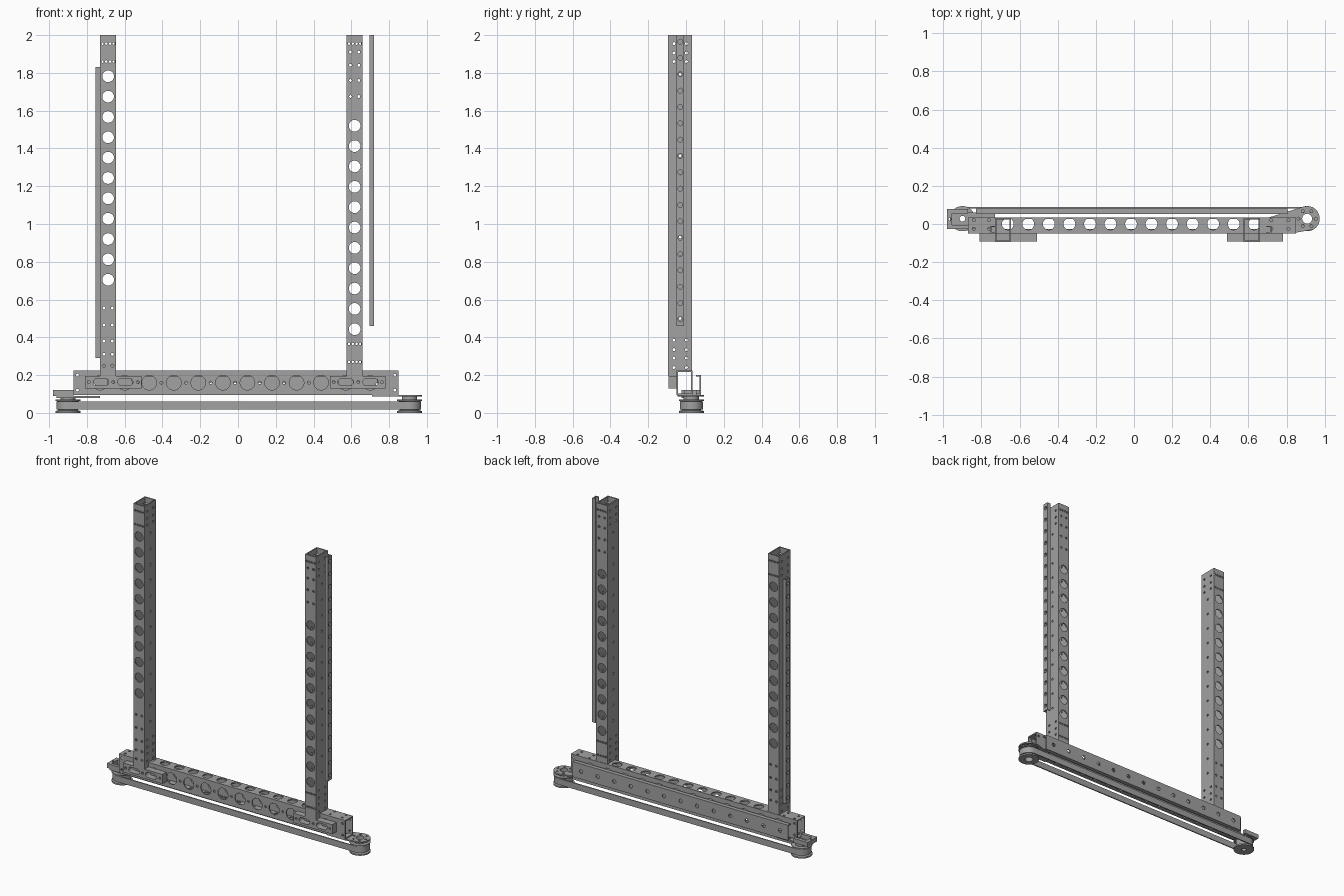
import bpy, bmesh, math
from mathutils import Matrix

cube = bpy.data.objects.get("Cube")
if cube:
    bpy.data.objects.remove(cube, do_unlink=True)

metal = bpy.data.materials.new("plain grey metal")
metal.use_nodes = True
GREY = (0.36, 0.36, 0.36, 1)
metal.diffuse_color = GREY
metal.node_tree.nodes["Principled BSDF"].inputs["Base Color"].default_value = GREY

WALL = 0.008
# sheet axes: first and second outline axis, then the normal
PLANES = {
    "x": Matrix(((0, 0, 1, 0), (1, 0, 0, 0), (0, 1, 0, 0), (0, 0, 0, 1))),
    "y": Matrix(((1, 0, 0, 0), (0, 0, -1, 0), (0, 1, 0, 0), (0, 0, 0, 1))),
    "z": Matrix.Identity(4),
}


def rect(a0, b0, a1, b1):
    return [(a0, b0), (a1, b0), (a1, b1), (a0, b1)]


def circle(a, b, r, n=20):
    return [(a + r * math.cos(2 * math.pi * i / n), b + r * math.sin(2 * math.pi * i / n))
            for i in range(n)]


def stadium(a0, a1, b, r, n=16):
    pts = []
    for centre, start in ((a1, -math.pi / 2), (a0, math.pi / 2)):
        pts += [(centre + r * math.cos(start + math.pi * i / n),
                 b + r * math.sin(start + math.pi * i / n)) for i in range(n + 1)]
    return pts


def screws(points, r=0.008):
    return [circle(a, b, r, 8) for a, b in points]


def row(start, step, count):
    return [start + step * i for i in range(count)]


def sheet(plane, lo, hi, outline, holes=()):
    """Flat sheet with holes, spanning lo..hi along its normal axis."""
    curve = bpy.data.curves.new("outline", "CURVE")
    curve.dimensions = "2D"
    curve.fill_mode = "BOTH"
    curve.extrude = (hi - lo) / 2
    for loop in [outline, *holes]:
        spline = curve.splines.new("POLY")
        spline.points.add(len(loop) - 1)
        for point, (a, b) in zip(spline.points, loop):
            point.co = (a, b, 0, 1)
        spline.use_cyclic_u = True
    temp = bpy.data.objects.new("outline", curve)
    bpy.context.collection.objects.link(temp)
    bpy.context.view_layer.update()
    mesh = bpy.data.meshes.new_from_object(temp)
    bpy.data.objects.remove(temp)
    bpy.data.curves.remove(curve)
    middle = (lo + hi) / 2
    offset = Matrix.Translation([middle if axis == plane else 0 for axis in "xyz"])
    mesh.transform(offset @ PLANES[plane])
    return mesh


def finish(name, bm):
    bmesh.ops.remove_doubles(bm, verts=bm.verts, dist=1e-5)
    bmesh.ops.recalc_face_normals(bm, faces=bm.faces)
    mesh = bpy.data.meshes.new(name)
    bm.to_mesh(mesh)
    bm.free()
    mesh.materials.clear()
    mesh.materials.append(metal)
    obj = bpy.data.objects.new(name, mesh)
    bpy.context.collection.objects.link(obj)
    bpy.ops.object.select_all(action="DESELECT")
    obj.select_set(True)
    bpy.context.view_layer.objects.active = obj
    bpy.ops.object.shade_smooth_by_angle(angle=math.radians(35))
    return obj


def build(name, *sheets):
    bm = bmesh.new()
    for mesh in sheets:
        bm.from_mesh(mesh)
        bpy.data.meshes.remove(mesh)
    return finish(name, bm)


def lathe(name, x, y, profile, steps=40):
    """Closed (radius, height) profile turned about a vertical axis."""
    bm = bmesh.new()
    verts = [bm.verts.new((x + r, y, z)) for r, z in profile]
    edges = [bm.edges.new((verts[i - 1], verts[i])) for i in range(len(verts))]
    bmesh.ops.spin(bm, geom=verts + edges, cent=(x, y, 0), axis=(0, 0, 1),
                   angle=2 * math.pi, steps=steps)
    return finish(name, bm)


# Horizontal beam: hollow tube with lightening holes
X0, X1, Y0, Y1, Z0, Z1 = -0.87, 0.85, -0.05, 0.035, 0.095, 0.225
mid_z = (Z0 + Z1) / 2
ends = [(x, z) for x in (X0 + 0.02, X1 - 0.02) for z in (0.12, 0.2)]
side_holes = [circle(x, mid_z, 0.039) for x in row(-0.73, 0.13, 12)]
side_holes += screws([(x, mid_z) for x in row(-0.665, 0.13, 11)] + ends)
top_holes = [circle(x, 0, 0.031) for x in row(-0.662, 0.1077, 13)]
top_holes += screws([(x, y) for x in (-0.84, -0.76, 0.72, 0.81) for y in (-0.025, 0.02)])
build("horizontal_beam",
      sheet("y", Y0, Y0 + WALL, rect(X0, Z0, X1, Z1), side_holes),
      sheet("y", Y1 - WALL, Y1, rect(X0, Z0, X1, Z1), side_holes),
      sheet("z", Z0, Z0 + WALL, rect(X0, Y0 + WALL, X1, Y1 - WALL), top_holes),
      sheet("z", Z1 - WALL, Z1, rect(X0, Y0 + WALL, X1, Y1 - WALL), top_holes))


def upright(name, x0, first_hole, quads, pairs):
    """Hollow post whose front overhangs the beam."""
    x1, front, back, foot = x0 + 0.085, -0.094, 0.032, 0.195
    mid = (x0 + x1) / 2
    holes = [circle(mid, z, 0.031) for z in row(first_hole, 0.1077, 11)]
    holes += screws([(mid + d, z) for z in quads for d in (-0.03, -0.01, 0.01, 0.03)], 0.007)
    holes += screws([(mid + d, z) for z in pairs for d in (-0.022, 0.022)])
    dots = screws([(-0.031, z) for z in row(0.5, 0.1077, 13)])
    dots += screws([(y, z) for z in (0.24, 0.29, 0.335, 0.385, 1.86, 1.905, 1.955)
                    for y in (-0.064, 0.002)])
    flank = [(front + WALL, foot), (Y0, foot), (Y0, Z1), (back - WALL, Z1),
             (back - WALL, 2), (front + WALL, 2)]
    build(name,
          sheet("y", front, front + WALL, rect(x0, foot, x1, 2), holes),
          sheet("y", back - WALL, back, rect(x0, Z1, x1, 2), [h for h in holes if h[0][1] > 0.26]),
          sheet("x", x0, x0 + WALL, flank, dots),
          sheet("x", x1 - WALL, x1, flank, dots))


upright("right_upright", -0.73, 0.705, (1.955, 1.86), (0.25, 0.31, 0.38, 0.465, 0.555))
upright("left_upright", 0.575, 0.443, (1.955, 0.365, 0.27), (1.91, 1.84, 1.76, 1.675))


# Narrow channel rails beside the uprights
def side_rail(name, x0, x1, z0, z1, web_on_right):
    t, y0, y1 = 0.007, -0.05, -0.01
    count = int((z1 - z0 - 0.03) / 0.0865) + 1
    holes = [circle((y0 + y1) / 2, z, 0.013, 12) for z in row(z0 + 0.035, 0.0865, count)]
    web = (x1 - t, x1) if web_on_right else (x0, x0 + t)
    lips = (x0, x1 - t) if web_on_right else (x0 + t, x1)
    build(name,
          sheet("x", *web, rect(y0, z0, y1, z1), holes),
          sheet("x", *lips, rect(y0, z0, y0 + t, z1)),
          sheet("x", *lips, rect(y1 - t, z0, y1, z1)))


side_rail("right_side_rail", -0.755, -0.73, 0.29, 1.83, False)
side_rail("left_side_rail", 0.695, 0.72, 0.46, 2.0, True)

# Channel rail along the back of the beam
rail_holes = [circle(x, 0.147, 0.013, 12) for x in row(-0.77, 0.126, 13)]
build("back_rail",
      sheet("y", 0.072, 0.08, rect(-0.83, 0.095, 0.805, 0.2), rail_holes),
      sheet("y", 0.052, 0.072, rect(-0.83, 0.192, 0.805, 0.2)),
      sheet("y", 0.052, 0.072, rect(-0.83, 0.095, 0.805, 0.103)))

# Slotted foot brackets on the front of the beam
for name, x0, x1, slots in (("right_foot_bracket", -0.81, -0.51, (-0.725, -0.597)),
                            ("left_foot_bracket", 0.487, 0.782, (0.57, 0.702))):
    holes = [stadium(s - 0.023, s + 0.023, 0.163, 0.018, 8) for s in slots]
    holes += screws([(x, 0.163) for x in (x0 + 0.02, sum(slots) / 2, x1 - 0.02)])
    build(name, sheet("y", -0.093, Y0, rect(x0, 0.13, x1, 0.195), holes))

# Pulleys and belt
PX, PY = (-0.9, 0.908), 0.028
for name, x, bore in (("right_pulley", PX[0], 0.015), ("left_pulley", PX[1], 0.026)):
    lathe(name, x, PY, [(bore, 0), (0.066, 0), (0.066, 0.01), (0.052, 0.014), (0.052, 0.06),
                        (0.066, 0.064), (0.066, 0.07), (0.04, 0.07), (0.04, 0.086), (bore, 0.086)])
build("drive_belt",
      sheet("z", 0.018, 0.06, stadium(*PX, PY, 0.061), [stadium(*PX, PY, 0.053)]))

# Rounded pulley plate under the left end of the beam
ring = [(PX[1] + 0.045 * math.cos(i * math.pi / 3), PY + 0.045 * math.sin(i * math.pi / 3))
        for i in range(6)]
arc = [(PX[1] + 0.066 * math.cos(a), PY + 0.066 * math.sin(a))
       for a in row(-math.pi / 3, math.pi / 12, 12)]
build("left_pulley_plate",
      sheet("z", 0.086, 0.095, [(0.71, Y1), (0.71, Y0 + 0.005), (0.85, Y0 + 0.005)] + arc,
            [circle(*ring_c, 0.008, 8) for ring_c in ring] + [circle(PX[1], PY, 0.026)]))

# Tensioner clip at the right end of the beam
build("right_tensioner",
      sheet("z", 0.08, 0.09, rect(-0.96, -0.025, -0.73, 0.03 + 0.03),
            [circle(PX[0], PY, 0.016, 12)]),
      sheet("z", 0.09, 0.12, rect(-0.98, -0.025, -0.87, -0.005)),
      sheet("z", 0.09, 0.12, rect(-0.98, 0.055, -0.87, 0.078)),
      sheet("z", 0.09, 0.12, rect(-0.98, -0.005, -0.955, 0.055), [circle(-0.967, 0.025, 0.007, 8)]))
